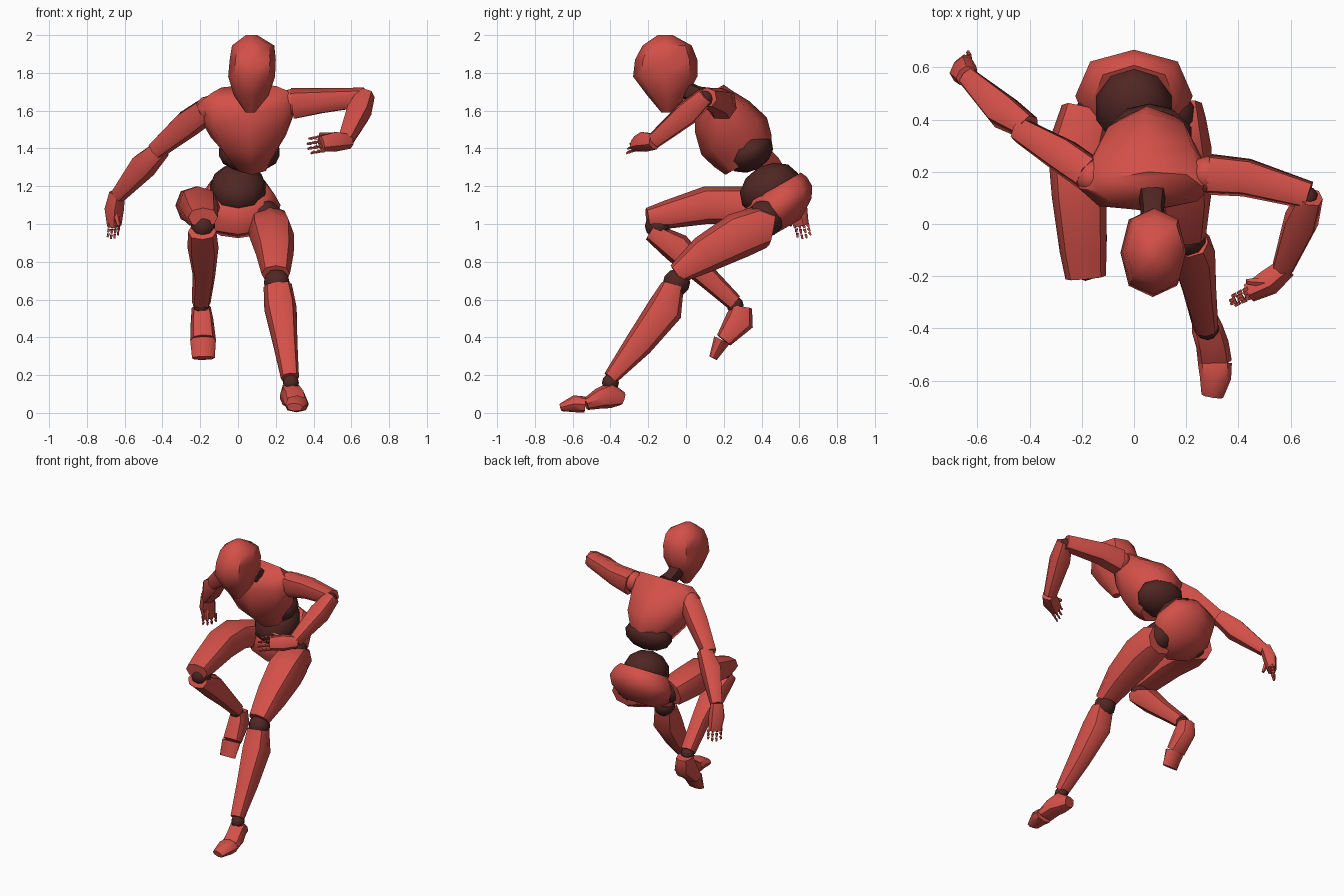
import bpy, bmesh, math
from mathutils import Vector as V


def material(name, col):
    m = bpy.data.materials.new(name)
    m.diffuse_color = col
    return m


RED = material("shell_red", (0.65, 0.08, 0.065, 1))
DARK = material("joint_dark", (0.08, 0.02, 0.017, 1))


def finish(name, bm, mat, angle=50):
    bmesh.ops.recalc_face_normals(bm, faces=bm.faces[:])
    me = bpy.data.meshes.new(name)
    bm.to_mesh(me)
    bm.free()
    ob = bpy.data.objects.new(name, me)
    bpy.context.collection.objects.link(ob)
    me.materials.append(mat)
    bpy.ops.object.select_all(action='DESELECT')
    ob.select_set(True)
    bpy.context.view_layer.objects.active = ob
    bpy.ops.object.shade_smooth_by_angle(angle=math.radians(angle))
    return ob


def loft_into(bm, rings, side=(1, 0, 0), n=8, axis=None, box=0.85):
    """Skin rings (x, y, z, half width, half depth) into a closed solid."""
    pts = [V(r[:3]) for r in rings]
    loops = []
    for i, r in enumerate(rings):
        t = V(axis) if axis else pts[min(i + 1, len(pts) - 1)] - pts[max(i - 1, 0)]
        t.normalize()
        s = V(side)
        s = (s - t * s.dot(t)).normalized()
        d = t.cross(s)
        loop = []
        for k in range(n):
            a = 2 * math.pi * k / n
            c, q = math.cos(a), math.sin(a)
            c = math.copysign(abs(c) ** box, c)
            q = math.copysign(abs(q) ** box, q)
            loop.append(bm.verts.new(pts[i] + s * c * r[3] + d * q * r[-1]))
        loops.append(loop)
    for a, b in zip(loops, loops[1:]):
        for k in range(n):
            j = (k + 1) % n
            bm.faces.new((a[k], a[j], b[j], b[k]))
    bm.faces.new(loops[0][::-1])
    bm.faces.new(loops[-1])


def loft(name, rings, mat=RED, **kw):
    bm = bmesh.new()
    loft_into(bm, rings, **kw)
    return finish(name, bm, mat)


def ball(name, loc, size, tilt=0, mat=DARK):
    bm = bmesh.new()
    bmesh.ops.create_uvsphere(bm, u_segments=10, v_segments=6, radius=1)
    ob = finish(name, bm, mat)
    ob.location = loc
    ob.scale = size if isinstance(size, tuple) else (size,) * 3
    ob.rotation_euler.x = math.radians(tilt)
    return ob


def fingers(name, base, tip, spread, width):
    """Four fingers of three little tapered bones each, with gaps at the knuckles."""
    bm = bmesh.new()
    base, tip, spread = V(base), V(tip), V(spread).normalized()
    for i in range(4):
        off = spread * width * (i - 1.5) / 1.5
        reach = (0.88, 1.0, 0.95, 0.75)[i]
        for j in range(3):
            a = base + off + (tip - base) * reach * (j / 3)
            b = base + off * 1.15 + (tip - base) * reach * ((j + 0.8) / 3)
            loft_into(bm, [(*a, 0.013 - 0.002 * j, 0.013 - 0.002 * j),
                           (*b, 0.006, 0.006)], side=spread, n=4)
    finish(name, bm, RED)


LEAN = (0, -0.5, 0.87)

# head and neck
loft("head", [(.065, -.1, 1.59, .025, .03), (.07, -.1, 1.68, .092, .105),
              (.072, -.11, 1.78, .124, .17), (.078, -.105, 1.87, .122, .165),
              (.08, -.1, 1.945, .112, .13), (.072, -.11, 2.0, .03, .04)], axis=(0, 0, 1))
loft("neck", [(.07, .13, 1.67, .055, .05), (.07, .06, 1.685, .045, .045),
              (.075, -.03, 1.72, .05, .05)], DARK)

# torso leaning forward
loft("chest", [(.07, .33, 1.33, .1, .14), (.06, .3, 1.39, .14, .175),
               (.055, .255, 1.465, .2, .2),
               (.045, .19, 1.57, .25, .165), (.05, .15, 1.645, .262, .115),
               (.06, .135, 1.7, .2, .075)], side=(1, 0, .12), axis=LEAN, box=.93)
ball("upper_abdomen", (.06, .335, 1.38), (.168, .135, .1), 30)
ball("lower_abdomen", (0, .445, 1.185), (.152, .17, .13), 30)
loft("pelvis", [(0, .52, .975, .12, .1), (0, .5, 1.04, .205, .19),
                (0, .49, 1.1, .225, .205), (0, .475, 1.155, .195, .19),
                (0, .465, 1.19, .16, .165)], axis=LEAN)

# raised leg
ball("raised_hip", (-.16, .4, 1.07), .085)
loft("raised_thigh", [(-.18, .43, 1.07, .1, .09), (-.22, .29, 1.1, .112, .1),
                      (-.21, .11, 1.1, .105, .1), (-.195, -.1, 1.05, .09, .075),
                      (-.185, -.205, 1.035, .078, .05)])
ball("raised_knee", (-.185, -.15, .99), .068)
loft("raised_shin", [(-.19, -.185, .96, .075, .05), (-.185, -.05, .875, .082, .08),
                     (-.18, .1, .73, .06, .06), (-.195, .255, .585, .05, .045)])
ball("raised_ankle", (-.195, .26, .57), .045)
loft("raised_foot", [(-.195, .295, .56, .05, .055), (-.19, .285, .49, .06, .078),
                     (-.185, .2, .385, .068, .045)])
loft("raised_toe", [(-.185, .19, .385, .068, .045), (-.183, .143, .29, .06, .022)])

# planted leg
ball("planted_hip", (.14, .42, 1.03), .1)
loft("planted_thigh", [(.16, .455, .975, .1, .09), (.165, .4, .985, .11, .115),
                       (.178, .28, .94, .12, .122),
                       (.195, .1, .84, .1, .1), (.2, -.05, .735, .075, .055)])
ball("planted_knee", (.205, -.05, .69), .072)
loft("planted_shin", [(.21, -.07, .675, .075, .06), (.225, -.11, .55, .086, .095),
                      (.25, -.25, .365, .065, .075), (.275, -.4, .185, .048, .04)])
ball("planted_ankle", (.28, -.4, .16), .045)
loft("planted_foot", [(.265, -.335, .075, .045, .035), (.28, -.4, .095, .06, .07),
                      (.3, -.46, .075, .063, .055), (.31, -.53, .045, .065, .032)])
loft("planted_toe", [(.31, -.535, .045, .065, .042), (.312, -.59, .048, .06, .045),
                     (.3, -.66, .03, .042, .022)])

# lowered arm
ball("lowered_shoulder", (-.16, .18, 1.61), .068, mat=RED)
loft("lowered_upper_arm", [(-.17, .19, 1.6, .07, .07), (-.27, .26, 1.53, .075, .07),
                           (-.435, .36, 1.39, .05, .05)], side=(0, 0, 1), n=7)
ball("lowered_elbow", (-.42, .37, 1.385), .042)
loft("lowered_forearm", [(-.405, .37, 1.4, .05, .05), (-.5, .43, 1.31, .072, .068),
                         (-.635, .56, 1.15, .04, .04)], side=(0, 0, 1), n=7)
loft("lowered_hand", [(-.64, .565, 1.165, .042, .038), (-.655, .59, 1.08, .055, .045),
                      (-.655, .61, .99, .045, .03)], side=(.6, .8, 0))
fingers("lowered_fingers", (-.655, .61, 1.0), (-.665, .63, .915), (.6, .8, 0), .04)
loft("lowered_thumb", [(-.65, .57, 1.07, .02, .02), (-.63, .55, .99, .01, .01)], n=5)

# bent arm
ball("bent_shoulder", (.28, .19, 1.645), .07, mat=RED)
loft("bent_upper_arm", [(.29, .19, 1.635, .085, .08), (.43, .178, 1.65, .07, .075),
                        (.67, .11, 1.67, .052, .055)], side=(0, 0, 1), n=7)
ball("bent_elbow", (.66, .1, 1.66), .046)
loft("bent_forearm", [(.675, .105, 1.68, .05, .05), (.64, .01, 1.59, .068, .068),
                      (.57, -.17, 1.44, .043, .043)], n=7)
loft("bent_hand", [(.585, -.165, 1.435, .04, .04), (.515, -.225, 1.435, .055, .048),
                   (.44, -.265, 1.425, .045, .033)], side=(-.3, .4, 1))
fingers("bent_fingers", (.445, -.262, 1.425), (.36, -.305, 1.41), (-.3, .4, 1), .038)
loft("bent_thumb", [(.5, -.225, 1.465, .02, .02), (.43, -.22, 1.475, .01, .01)],
     n=5, side=(0, 0, 1))
